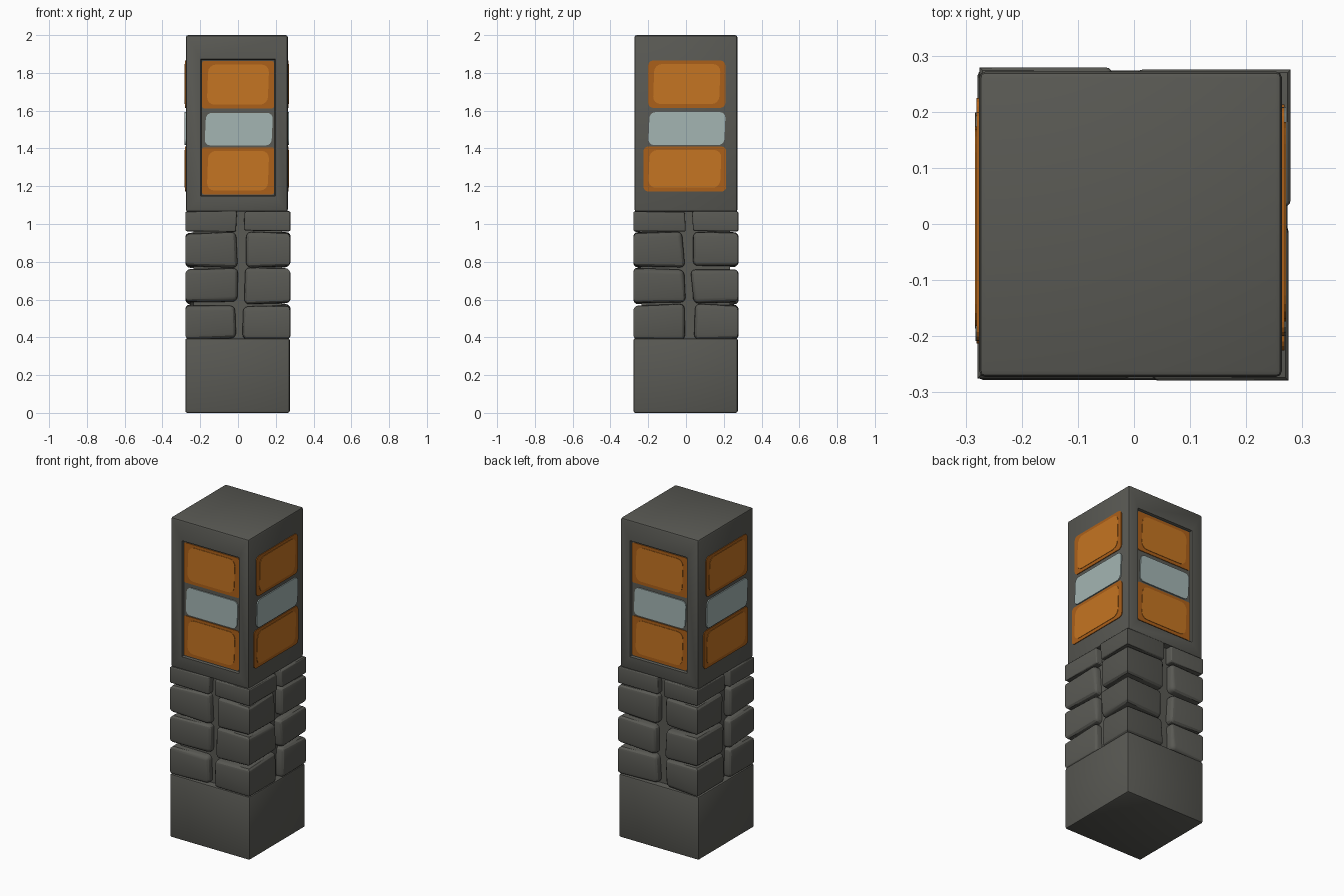
import bpy, bmesh, math, random
from mathutils import Matrix, Vector

if "Cube" in bpy.data.objects:
    bpy.data.objects.remove(bpy.data.objects["Cube"])

random.seed(4)


def material(name, rgb):
    m = bpy.data.materials.new(name)
    m.diffuse_color = (*rgb, 1)
    m.use_nodes = True
    m.node_tree.nodes["Principled BSDF"].inputs["Base Color"].default_value = m.diffuse_color
    return m


STONE = material("dark stone grey", (0.100, 0.100, 0.088))
ORANGE = material("bright orange", (0.56, 0.178, 0.016))
AMBER = material("deep orange rim", (0.41, 0.117, 0.010))
PALE = material("pale blue glass", (0.37, 0.46, 0.45))


def finish(bm, name, mat, smooth=True):
    bmesh.ops.recalc_face_normals(bm, faces=bm.faces)
    me = bpy.data.meshes.new(name)
    bm.to_mesh(me)
    bm.free()
    ob = bpy.data.objects.new(name, me)
    bpy.context.collection.objects.link(ob)
    me.materials.append(mat)
    if smooth:
        bpy.ops.object.select_all(action='DESELECT')
        ob.select_set(True)
        bpy.context.view_layer.objects.active = ob
        bpy.ops.object.shade_smooth_by_angle(angle=math.radians(28))
    return ob


def box(lo, hi):
    bm = bmesh.new()
    bmesh.ops.create_cube(bm, size=1)
    for v in bm.verts:
        v.co = [lo[i] if v.co[i] < 0 else hi[i] for i in range(3)]
    return bm


def bevel(bm, edges, width, seg=2):
    bmesh.ops.bevel(bm, geom=edges, offset=width, segments=seg, profile=0.5,
                    affect='EDGES', clamp_overlap=True)


# base block and the recessed core behind the stones
bm = box((-0.279, -0.278, 0), (0.274, 0.274, 0.395))
bevel(bm, bm.edges[:], 0.01)
finish(bm, "base_block", STONE)
finish(box((-0.235, -0.235, 0.38), (0.232, 0.232, 1.08)), "stone_core", STONE, False)

# lantern block with a sunken window on front and back
bm = box((-0.276, -0.273, 1.065), (0.264, 0.272, 2.0))
bevel(bm, bm.edges[:], 0.012)
bm.normal_update()
for face in [f for f in bm.faces if abs(f.normal.y) > 0.99 and f.calc_area() > 0.2]:
    bmesh.ops.inset_individual(bm, faces=[face], thickness=0.05)
    for v in face.verts:
        v.co.x = math.copysign(0.198, v.co.x)
        v.co.z = 1.147 if v.co.z < 1.5 else 1.873
    bmesh.ops.inset_individual(bm, faces=[face], thickness=0.006, depth=-0.014)
finish(bm, "lantern_block", STONE)


# corner stones: four per course, turned around the pillar
def corner_stone(name, z0, z1, turn, width, jitter):
    j = lambda: random.uniform(-jitter, jitter)
    bm = box((0.035 + j(), -0.279, z0), (0.275, -0.005 + j(), z1))
    for v in bm.verts:
        inner = v.co.x < 0.1 or v.co.y > -0.1
        v.co.z += j() * (1.0 if inner else 0.5)
        if v.co.x < 0.1:
            v.co.x += j()
        if v.co.y > -0.1:
            v.co.y += j()
    # the outer upright corner stays crisp
    outer = [e for e in bm.edges if all(v.co.x > 0.2 and v.co.y < -0.2 for v in e.verts)]
    bevel(bm, [e for e in bm.edges if e not in outer], width, 3)
    bm.transform(Matrix.Rotation(math.radians(90 * turn), 4, 'Z'))
    finish(bm, name, STONE)


courses = [(0.392, 0.572, 0.026, 0.011), (0.583, 0.762, 0.026, 0.011),
           (0.775, 0.95, 0.026, 0.011), (0.962, 1.066, 0.010, 0.004)]
for row, (z0, z1, width, jitter) in enumerate(courses):
    for turn in range(4):
        corner_stone(f"corner_stone_{row + 1}_{turn + 1}", z0, z1, turn, width, jitter)


# window panes: thin plates with rounded corners
def plate(name, corners, radius, y, thick, turn, mat):
    bm = bmesh.new()
    verts = [bm.verts.new((x, y, z)) for x, z in corners]
    face = bm.faces.new(verts)
    if radius:
        bmesh.ops.bevel(bm, geom=verts, offset=radius, segments=4, profile=0.5,
                        affect='VERTICES')
    ext = bmesh.ops.extrude_face_region(bm, geom=bm.faces[:])
    bmesh.ops.translate(bm, vec=Vector((0, -thick, 0)),
                        verts=[g for g in ext['geom'] if isinstance(g, bmesh.types.BMVert)])
    bm.transform(Matrix.Rotation(math.radians(90 * turn), 4, 'Z'))
    finish(bm, name, mat, False)


def quad(x0, x1, z0, z1, skew=0.0):
    return [(x0, z0), (x1 - skew, z0), (x1, z1), (x0 + skew, z1)]


def panes(side, turn, y, top, mid, low, rim_radius):
    for label, (x0, x1, z0, z1) in (("upper", top), ("lower", low)):
        plate(f"{side}_{label}_pane_rim", quad(x0, x1, z0, z1), rim_radius,
              y, 0.005, turn, AMBER)
        plate(f"{side}_{label}_pane", quad(x0 + 0.025, x1 - 0.025, z0 + 0.02, z1 - 0.018, 0.008),
              0.04, y, 0.0075, turn, ORANGE)
    plate(f"{side}_middle_pane", quad(*mid, 0.008), 0.03, y, 0.007, turn, PALE)


for side, turn, y in (("front", 0, -0.258), ("back", 2, -0.257)):
    panes(side, turn, y, (-0.19, 0.19, 1.612, 1.862),
          (-0.177, 0.185, 1.416, 1.588), (-0.19, 0.19, 1.157, 1.405), 0.01)
for side, turn, y in (("right", 1, -0.2635), ("left", 3, -0.2755)):
    panes(side, turn, y, (-0.20, 0.208, 1.615, 1.865),
          (-0.20, 0.21, 1.418, 1.592), (-0.225, 0.213, 1.172, 1.41), 0.025)
